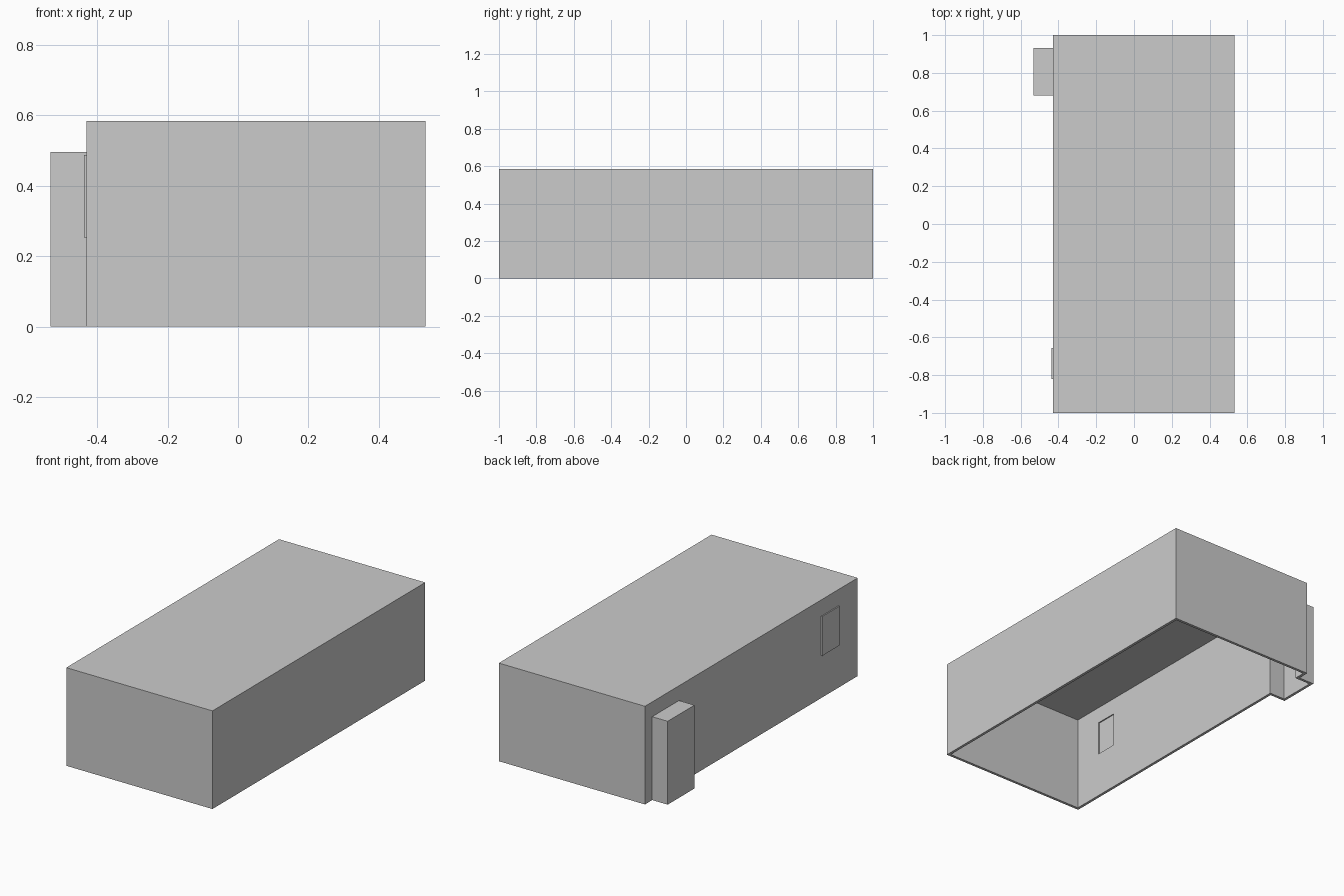
import bpy, bmesh
from mathutils import Vector, Matrix

if "Cube" in bpy.data.objects:
    bpy.data.objects.remove(bpy.data.objects["Cube"])

T = 0.016  # wall thickness


def box(name, lo, hi):
    lo, hi = Vector(lo), Vector(hi)
    mesh = bpy.data.meshes.new(name)
    bm = bmesh.new()
    bmesh.ops.create_cube(bm, size=1, matrix=Matrix.Translation((lo + hi) / 2)
                          @ Matrix.Diagonal((*(hi - lo), 1)))
    bm.to_mesh(mesh)
    bm.free()
    ob = bpy.data.objects.new(name, mesh)
    bpy.context.collection.objects.link(ob)
    return ob


def combine(target, tool, operation):
    mod = target.modifiers.new(operation.lower(), 'BOOLEAN')
    mod.operation, mod.object, mod.solver = operation, tool, 'EXACT'
    bpy.context.view_layer.objects.active = target
    bpy.ops.object.modifier_apply(modifier=mod.name)
    bpy.data.objects.remove(tool)


# Room shell, with the outside of the doorway and window bays joined on
room = box("room_shell", (-0.43, -1, 0), (0.532, 1, 0.584))
combine(room, box("doorway_bay", (-0.532, 0.68, 0), (-0.424, 0.932, 0.496)), 'UNION')
combine(room, box("window_bay", (-0.437, -0.82, 0.253), (-0.424, -0.657, 0.487)), 'UNION')

# Hollow interior, open at the bottom
combine(room, box("room_space", (-0.43 + T, -1 + T, -0.1), (0.532 - T, 1 - T, 0.584 - T)), 'DIFFERENCE')
combine(room, box("doorway_space", (-0.532 + T, 0.68 + T, -0.1), (-0.38, 0.932 - T, 0.496 - T)), 'DIFFERENCE')
combine(room, box("window_space", (-0.437 + T, -0.82 + T, 0.253 + T), (-0.38, -0.657 - T, 0.487 - T)), 'DIFFERENCE')
